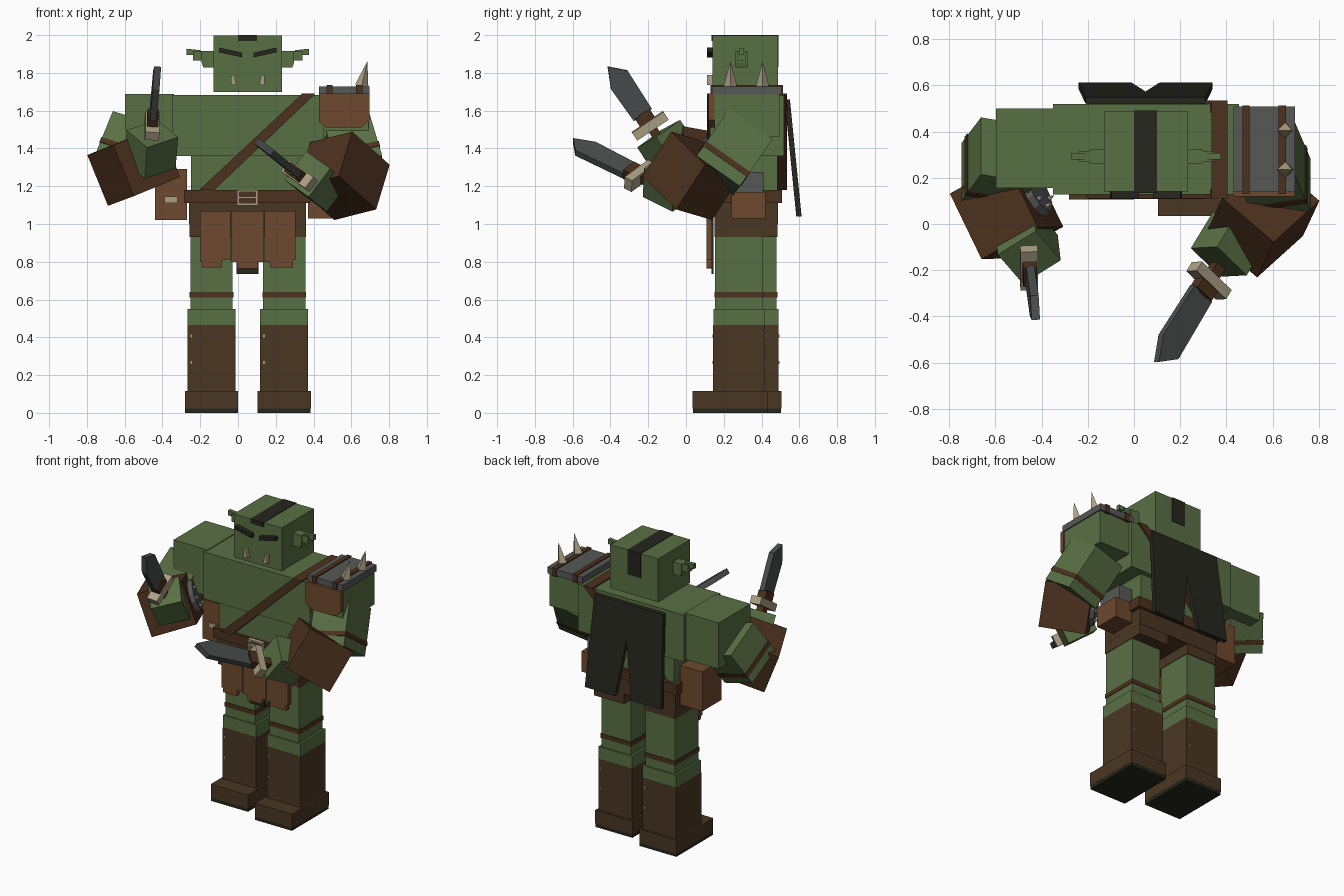
import bpy, bmesh, math
from mathutils import Vector, Matrix

if "Cube" in bpy.data.objects:
    bpy.data.objects.remove(bpy.data.objects["Cube"])


def material(name, r, g, b):
    m = bpy.data.materials.new(name)
    lin = [((c / 255 + 0.055) / 1.055) ** 2.4 for c in (r, g, b)]
    m.diffuse_color = (*lin, 1)
    m.use_nodes = True
    m.node_tree.nodes["Principled BSDF"].inputs["Base Color"].default_value = m.diffuse_color
    return m


GREEN = material("green skin", 89, 112, 68)
BROWN = material("boot leather", 74, 54, 34)
STRAP = material("strap leather", 76, 49, 30)
TAN = material("red brown leather", 110, 73, 46)
BLACK = material("black cloth", 38, 38, 30)
STEEL = material("plate grey", 86, 88, 86)
BLADE = material("blade grey", 72, 77, 76)
BONE = material("bone", 172, 160, 132)
CX = 0.052  # body centre line


def finish(name, bm, mat):
    bmesh.ops.recalc_face_normals(bm, faces=bm.faces)
    me = bpy.data.meshes.new(name)
    bm.to_mesh(me)
    bm.free()
    me.materials.append(mat)
    ob = bpy.data.objects.new(name, me)
    bpy.context.collection.objects.link(ob)
    return ob


def obox(name, centre, axes, size, mat):
    """Box with the given size along the columns of axes."""
    bm = bmesh.new()
    bmesh.ops.create_cube(bm, size=1)
    for v in bm.verts:
        v.co = Vector(centre) + axes @ Vector([a * s for a, s in zip(v.co, size)])
    return finish(name, bm, mat)


def box(name, x0, x1, y0, y1, z0, z1, mat):
    return obox(name, ((x0 + x1) / 2, (y0 + y1) / 2, (z0 + z1) / 2),
                Matrix.Identity(3), (x1 - x0, y1 - y0, z1 - z0), mat)


def prism(name, pts, lo, hi, place, mat):
    """Outline extruded from lo to hi; place maps (a, b, depth) to space."""
    bm = bmesh.new()
    rings = [[bm.verts.new(place(a, b, d)) for a, b in pts] for d in (lo, hi)]
    n = len(pts)
    bm.faces.new(rings[0])
    bm.faces.new(rings[1][::-1])
    for i in range(n):
        bm.faces.new((rings[0][i], rings[0][(i + 1) % n], rings[1][(i + 1) % n], rings[1][i]))
    return finish(name, bm, mat)


def upright(x, z, y):
    return Vector((x, y, z))


def cone(name, base, tip, r1, r2, sides, mat):
    base, tip = Vector(base), Vector(tip)
    d = tip - base
    rot = d.to_track_quat('Z', 'Y').to_matrix().to_4x4()
    bm = bmesh.new()
    bmesh.ops.create_cone(bm, cap_ends=True, segments=sides, radius1=r1, radius2=r2,
                          depth=d.length, matrix=Matrix.Translation((base + tip) / 2) @ rot)
    return finish(name, bm, mat)


def frame(d, b):
    """Axes with d first, b second, made square."""
    d = Vector(d).normalized()
    b = Vector(b)
    b = (b - d * b.dot(d)).normalized()
    return Matrix((d, b, d.cross(b))).transposed()


# legs and boots, the right one a little ahead of the left
for side, s, y in (("left", -1, .352), ("right", 1, .28)):
    c = CX + s * 0.1925
    box(side + "_thigh", c - .112, c + .112, y - .126, y + .128, .55, 1.02, GREEN)
    box(side + "_knee_band", c - .116, c + .116, y - .130, y + .132, .61, .64, STRAP)
    box(side + "_knee", c - .127, c + .127, y - .135, y + .138, .465, .55, GREEN)
    box(side + "_boot", c - .127, c + .127, y - .136, y + .139, .11, .465, BROWN)
    box(side + "_foot", c - .141, c + .141, y - .245, y + .153, .022, .115, BROWN)
    box(side + "_sole", c - .14, c + .14, y - .244, y + .152, 0, .022, BLACK)
    for z in (.26, .40):
        box(side + "_boot_button", c - .112, c - .102, y - .141, y, z, z + .014, BONE)
        box(side + "_boot_button", c + .102, c + .112, y, y + .144, z, z + .014, BONE)
    box(side + "_hip", c - .115, c + .115, .15, .485, .93, 1.02, BROWN)

# torso
box("hips", -.26, .36, .15, .487, 1.0, 1.15, BROWN)
box("waist", -.25, .352, .15, .485, 1.14, 1.37, GREEN)
box("chest", -.35, .455, .128, .52, 1.36, 1.682, GREEN)
box("belt", -.285, .385, .135, .507, 1.11, 1.18, STRAP)
for z in (1.105, 1.14, 1.175):
    box("buckle_bar", -.005, .105, .115, .137, z - .006, z + .006, BONE)
for x in (.001, .099):
    box("buckle_side", x - .006, x + .006, .115, .137, 1.1, 1.18, BONE)

# diagonal strap front, back and over the shoulder
band = [(.335, 1.685), (.405, 1.685), (-.125, 1.18), (-.205, 1.18)]
prism("strap_front", band, .11, .152, upright, STRAP)
prism("strap_back", band, .483, .535, upright, STRAP)
box("strap_top", .335, .405, .11, .535, 1.68, 1.69, STRAP)

# loincloth with ragged hems
flaps = [[(-.20, 1.07), (-.04, 1.07), (-.04, .81), (-.085, .81), (-.085, .77), (-.19, .77), (-.19, .80), (-.20, .80)],
         [(-.038, 1.07), (.138, 1.07), (.138, .80), (.105, .80), (.105, .765), (-.005, .765), (-.005, .80), (-.038, .80)],
         [(.14, 1.07), (.305, 1.07), (.305, .81), (.29, .81), (.29, .77), (.17, .77), (.17, .80), (.14, .80)]]
for f in flaps:
    prism("loincloth_flap", f, .108, .137, upright, TAN)
box("loincloth_lining", -.008, .108, .134, .145, .735, 1.05, BLACK)

# pouches
box("left_pouch", -.44, -.27, .245, .45, 1.02, 1.29, TAN)
box("left_pouch_clasp", -.39, -.32, .237, .247, 1.11, 1.145, BONE)
box("right_pouch", .37, .50, .24, .42, 1.03, 1.17, TAN)
box("right_flask", .36, .46, .225, .41, 1.17, 1.275, STEEL)

# forked back cloth, leaning outward at the hem
cloth = [(-.21, 1.66), (.31, 1.66), (.34, 1.04), (.11, 1.04), (.05, 1.42), (-.01, 1.04), (-.24, 1.04)]
prism("back_cloth", cloth, 0, .028,
      lambda x, z, d: Vector((x, .522 + d + (1.66 - z) * .1, z)), BLACK)

# head
box("head", -.13, .234, .14, .487, 1.70, 1.997, GREEN)
box("hair_top", 0, .10, .134, .491, 1.99, 2.0, BLACK)
box("hair_front", 0, .10, .134, .143, 1.968, 2.0, BLACK)
box("hair_back", 0, .10, .482, .491, 1.83, 2.0, BLACK)
for s in (-1, 1):
    def face(a, z, y, s=s):
        return Vector((CX + s * a, y, z))
    prism("eye", [(.03, 1.882), (.03, 1.907), (.15, 1.934), (.155, 1.91)], .11, .145, face, BLACK)
    prism("tusk", [(.06, 1.735), (.09, 1.735), (.088, 1.79), (.072, 1.79)], .112, .145, face, BONE)
    prism("ear_base", [(.17, 1.828), (.235, 1.828), (.245, 1.855), (.245, 1.915), (.17, 1.915)], .262, .325, face, GREEN)
    prism("ear_middle", [(.24, 1.865), (.29, 1.865), (.29, 1.915), (.24, 1.915)], .27, .317, face, GREEN)
    prism("ear_tip", [(.25, 1.895), (.325, 1.895), (.325, 1.928), (.25, 1.92)], .28, .307, face, GREEN)

# shoulders
box("left_shoulder", -.598, -.34, .155, .50, 1.37, 1.687, GREEN)
box("right_shoulder", .44, .69, .15, .495, 1.46, 1.687, GREEN)
box("shoulder_plate", .43, .697, .138, .508, 1.685, 1.728, STEEL)
for x in (.485, .642):
    box("plate_strap", x - .016, x + .016, .13, .514, 1.68, 1.735, STRAP)
guard = [(.43, 1.69), (.697, 1.69), (.697, 1.55), (.65, 1.51), (.47, 1.51), (.43, 1.54)]
prism("shoulder_guard", guard, .12, .15, upright, TAN)
for y in (.235, .405):
    cone("shoulder_spike", (.655, y, 1.73), (.685, y, 1.862), .036, 0, 4, BONE)


def arm(side, shoulder, elbow, centre, d, inner, hand, hand_axes):
    """Upper arm with band, gauntlet with studded disc, and hand."""
    shoulder, elbow, centre = Vector(shoulder), Vector(elbow), Vector(centre)
    ax = frame(elbow - shoulder, (1, 0, 0))
    n = (elbow - shoulder).length
    obox(side + "_upper_arm", (shoulder + elbow) / 2, ax, (n + .06, .25, .28), GREEN)
    obox(side + "_arm_band", shoulder.lerp(elbow, .8), ax, (.03, .258, .288), STRAP)
    fx = frame(d, inner)
    obox(side + "_gauntlet", centre, fx, (.32, .298, .29), STRAP)
    b = fx.col[1]
    face = centre + b * .147
    cone(side + "_disc", face, face + b * .03, .11, .095, 12, STEEL)
    for i in range(6):
        t = i * math.pi / 3
        p = face + b * .025 + (fx.col[0] * math.cos(t) + fx.col[2] * math.sin(t)) * .07
        cone(side + "_disc_stud", p, p + b * .035, .014, 0, 6, BONE)
    obox(side + "_hand", hand, hand_axes, (.2, .2, .19), GREEN)


def dagger(side, guard, tip, axes):
    """Grip, crossguard, collar and a clipped blade along axes.col[0]."""
    g, n = Vector(guard), (Vector(tip) - Vector(guard)).length
    k, w, t = axes.col[0], axes.col[1], axes.col[2]
    obox(side + "_grip", g - k * .09, axes, (.34, .05, .05), STRAP)
    obox(side + "_crossguard", g, axes, (.05, .20, .075), BONE)
    obox(side + "_collar", g + k * .045, axes, (.06, .095, .06), STRAP)
    out = [(.07, -.058), (n - .11, -.064), (n, -.012), (n - .075, .064), (.07, .058)]
    prism(side + "_blade", out, -.018, .018, lambda a, b, d: g + k * a + w * b + t * d, BLADE)


# left arm, dagger raised
lg, lt = Vector((-.455, -.19, 1.52)), Vector((-.425, -.405, 1.84))
lk = frame(lt - lg, (0, .82, .57))
arm("left", (-.555, .305, 1.47), (-.62, .22, 1.31), (-.552, .06, 1.307), (.43, -.89, .16),
    (.82, .46, .34), (-.46, -.09, 1.395), frame((.065, -.55, .83), (.82, .46, .34)))
dagger("left", lg, lt, lk)

# right arm, dagger pointing forward across the body
rg, rt = Vector((.325, -.245, 1.255)), Vector((.105, -.605, 1.435))
rk = frame(rt - rg, (.64, -.61, -.46))
arm("right", (.575, .31, 1.48), (.635, .17, 1.28), (.557, .03, 1.255), (-.62, -.56, .55),
    (-.73, .65, -.20), (.415, -.085, 1.225), rk)
dagger("right", rg, rt, rk)
